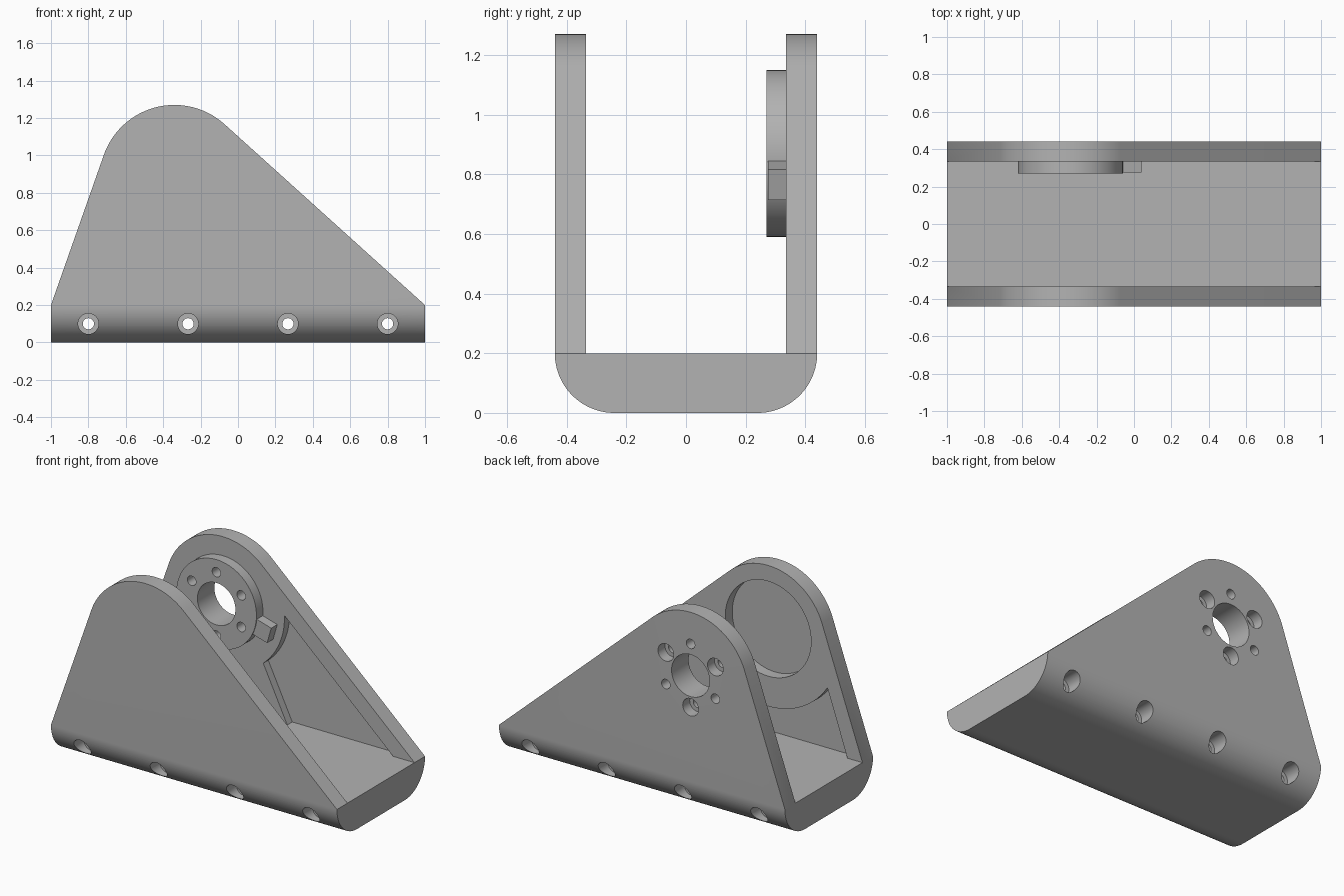
import bpy
import bmesh
from math import radians, degrees, cos, sin, acos, pi
from mathutils import Matrix, Vector

if "Cube" in bpy.data.objects:
    bpy.data.objects.remove(bpy.data.objects["Cube"], do_unlink=True)

grey = bpy.data.materials.new("plain grey")
grey.use_nodes = True
GREY = (0.45, 0.45, 0.45, 1)
grey.diffuse_color = GREY
grey.node_tree.nodes["Principled BSDF"].inputs["Base Color"].default_value = GREY

CX, CZ = -0.34, 0.87        # pivot centre
ROUND = 0.40                # radius of the plate tops
OUT, IN = 0.44, 0.335       # outer and inner plate faces
FLOOR = 0.2
A_RIGHT, A_LEFT = 48, 160   # directions of the two sloping edges


def arc(cx, cy, r, start, end, n=32):
    steps = [radians(start + (end - start) * i / n) for i in range(n + 1)]
    return [(cx + r * cos(a), cy + r * sin(a)) for a in steps]


def prism(name, points, axis, lo, hi):
    """Extrude a closed outline: (x, z) along y, or (y, z) along x."""
    bm = bmesh.new()
    if axis == 'Y':
        verts = [bm.verts.new((a, lo, b)) for a, b in points]
        move = (0, hi - lo, 0)
    else:
        verts = [bm.verts.new((lo, a, b)) for a, b in points]
        move = (hi - lo, 0, 0)
    face = bm.faces.new(verts)
    new = bmesh.ops.extrude_face_region(bm, geom=[face])["geom"]
    bmesh.ops.translate(bm, vec=move,
                        verts=[g for g in new if isinstance(g, bmesh.types.BMVert)])
    # The starting face may be kept or replaced by the extrusion: ensure a cap
    if not face.is_valid:
        bm.faces.new(verts)
    bmesh.ops.recalc_face_normals(bm, faces=bm.faces)
    mesh = bpy.data.meshes.new(name)
    bm.to_mesh(mesh)
    bm.free()
    mesh.materials.append(grey)
    obj = bpy.data.objects.new(name, mesh)
    bpy.context.collection.objects.link(obj)
    return obj


def disc(name, x, z, r, lo, hi, n=48):
    return prism(name, arc(x, z, r, 0, 360 - 360 / n, n - 1), 'Y', lo, hi)


def combine(target, tool, operation):
    mod = target.modifiers.new(operation.lower(), 'BOOLEAN')
    mod.operation = operation
    mod.solver = 'EXACT'
    mod.object = tool
    bpy.context.view_layer.objects.active = target
    bpy.ops.object.modifier_apply(modifier=mod.name)
    bpy.data.objects.remove(tool, do_unlink=True)


def cut(tool):
    combine(bracket, tool, 'DIFFERENCE')


# Bracket: side outline crossed with a U section
side = [(-1, 0), (1, 0), (1, FLOOR)] + arc(CX, CZ, ROUND, A_RIGHT, A_LEFT, 48) + [(-1, FLOOR)]
bracket = prism("bracket", side, 'Y', -0.6, 0.6)
r = 0.2
section = (arc(r - OUT, r, r, 180, 270) + arc(OUT - r, r, r, 270, 360)
           + [(OUT, 1.5), (IN, 1.5), (IN, FLOOR), (-IN, FLOOR), (-IN, 1.5), (-OUT, 1.5)])
combine(bracket, prism("section", section, 'X', -1.2, 1.2), 'INTERSECT')

# Round boss and its radial tab on the back plate
combine(bracket, disc("boss", CX, CZ, 0.28, 0.27, IN + 0.04, 96), 'UNION')
turn = Matrix.Rotation(radians(-16), 2)
corners = ((0.22, -0.053), (0.38, -0.053), (0.38, 0.053), (0.22, 0.053))
tab = [tuple(turn @ Vector(c) + Vector((CX, CZ))) for c in corners]
combine(bracket, prism("tab", tab, 'Y', 0.275, IN + 0.04), 'UNION')

# Round recess in the front plate
cut(disc("recess", CX, CZ, 0.30, -IN - 0.07, -0.28, 96))


# Pockets inside the plates, following the edges with an even rim
def pocket_edge(radius):
    return degrees(acos((ROUND - 0.1) / radius))


front_arc = arc(CX, CZ, 0.49, A_RIGHT - pocket_edge(0.49),
                A_LEFT + pocket_edge(0.49) - 360)
cut(prism("front_pocket", front_arc + [(-0.894, FLOOR), (0.85, FLOOR)],
          'Y', -IN - 0.05, -0.3))
back_arc = arc(CX, CZ, 0.43, A_RIGHT - pocket_edge(0.43), -49)
cut(prism("back_pocket", back_arc + [(0.11, FLOOR), (0.85, FLOOR)],
          'Y', 0.3, IN + 0.05))

# Centre bore and ring of six holes, every other one counterbored
cut(disc("bore", CX, CZ, 0.133, 0.2, 0.6, 64))
for i in range(6):
    a = pi / 6 + i * pi / 3
    x, z = CX + 0.2 * cos(a), CZ + 0.2 * sin(a)
    cut(disc("ring_hole", x, z, 0.03, 0.2, 0.6, 24))
    if i % 2 == 0:
        cut(disc("ring_counterbore", x, z, 0.055, OUT - 0.07, 0.6, 32))

# Cross holes through the base, counterbored at both ends
for x in (-0.8, -0.267, 0.267, 0.8):
    cut(disc("cross_hole", x, 0.1, 0.03, -0.6, 0.6, 24))
    for lo, hi in ((-0.6, -0.32), (0.32, 0.6)):
        cut(disc("cross_counterbore", x, 0.1, 0.055, lo, hi, 32))

bpy.ops.object.select_all(action='DESELECT')
bracket.select_set(True)
bpy.context.view_layer.objects.active = bracket
bpy.ops.object.shade_smooth_by_angle(angle=radians(30))
